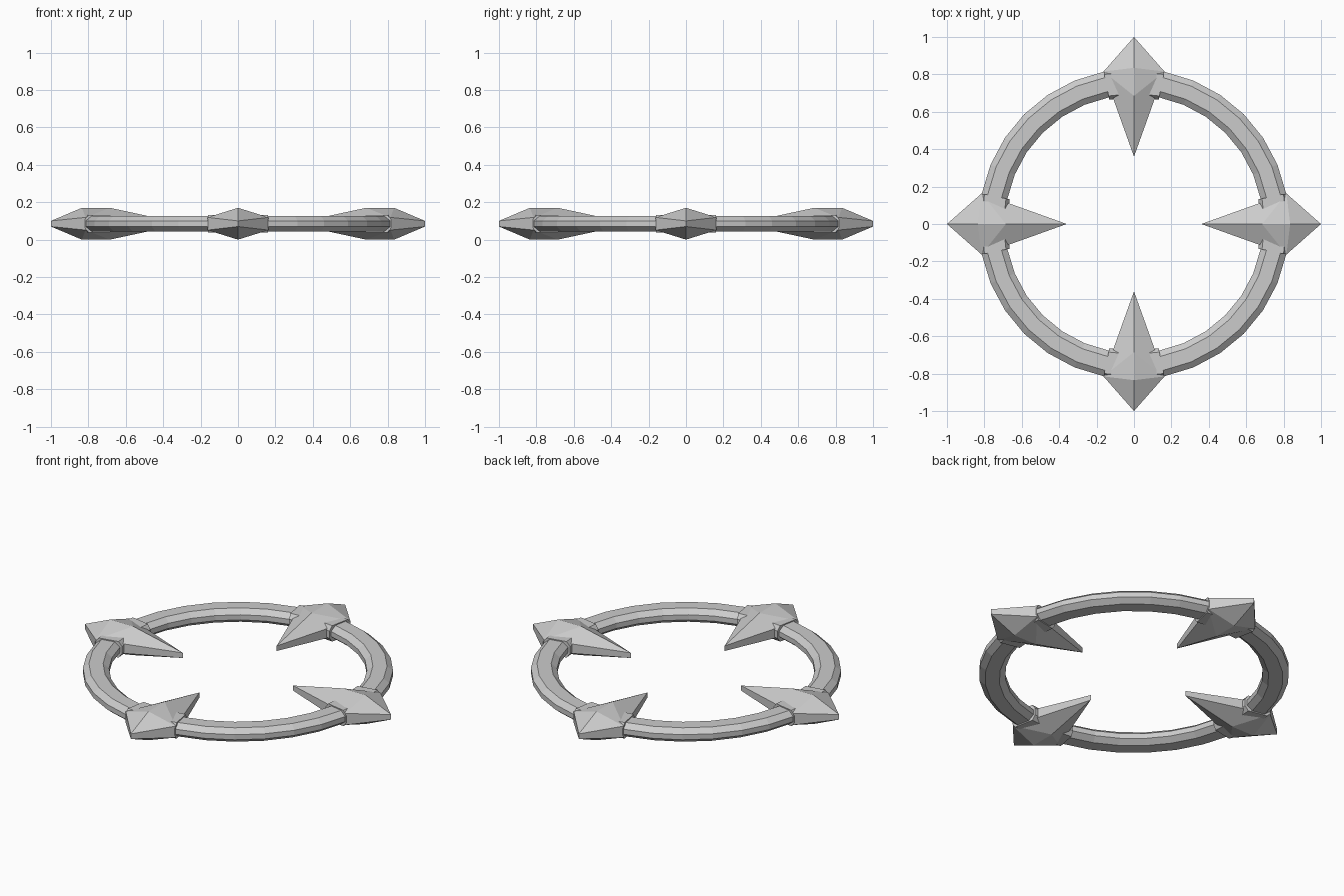
import bpy, bmesh
from math import sin, cos, pi, radians

if "Cube" in bpy.data.objects:
    bpy.data.objects.remove(bpy.data.objects["Cube"])

ZC = 0.085  # mid height of the whole piece


def finish(name, bm):
    bmesh.ops.recalc_face_normals(bm, faces=bm.faces)
    me = bpy.data.meshes.new(name)
    bm.to_mesh(me)
    bm.free()
    ob = bpy.data.objects.new(name, me)
    bpy.context.collection.objects.link(ob)
    return ob


def section(r0, r1, h, ch, cv):
    """Chamfered rectangle as (radius, z) pairs."""
    v = h - cv
    return [(r1, -v), (r1, v), (r1 - ch, h), (r0 + ch, h),
            (r0, v), (r0, -v), (r0 + ch, -h), (r1 - ch, -h)]


def arc(name, prof, a0, a1, steps):
    """Sweep a section around z from angle a0 to a1, capped at both ends."""
    bm = bmesh.new()
    rows = []
    for i in range(steps + 1):
        a = radians(a0 + (a1 - a0) * i / steps)
        rows.append([bm.verts.new((r * cos(a), r * sin(a), ZC + z)) for r, z in prof])
    n = len(prof)
    for p, q in zip(rows, rows[1:]):
        for k in range(n):
            bm.faces.new((p[k], p[(k + 1) % n], q[(k + 1) % n], q[k]))
    bm.faces.new(rows[0])
    bm.faces.new(rows[-1])
    return finish(name, bm)


def spike(name, angle):
    """Kite-shaped double-sided spike with a short flat ridge."""
    bm = bmesh.new()

    def pair(x, y, h):
        return [bm.verts.new((x, y, ZC + s * h)) for s in (1, -1)]
    tip, back = pair(1.0, 0, 0.015), pair(0.36, 0, 0.015)
    left, right = pair(0.815, 0.163, 0.034), pair(0.815, -0.163, 0.034)
    out, inn = pair(0.835, 0, 0.085), pair(0.685, 0, 0.085)
    for s in (0, 1):
        for side in (left, right):
            bm.faces.new((tip[s], side[s], out[s]))
            bm.faces.new((out[s], side[s], inn[s]))
            bm.faces.new((inn[s], side[s], back[s]))
    for a, b in ((tip, left), (left, back), (back, right), (right, tip)):
        bm.faces.new((a[0], b[0], b[1], a[1]))
    ob = finish(name, bm)
    ob.rotation_euler.z = angle
    return ob


ring = section(0.69, 0.83, 0.041, 0.032, 0.026)
collar = section(0.678, 0.835, 0.047, 0.02, 0.026)

for i in range(4):
    # ring quarter between spikes, collar around the spike root, and spike
    arc(f"ring_quarter_{i + 1}", ring, 90 * i + 11.25, 90 * i + 78.75, 6)
    arc(f"collar_{i + 1}", collar, 90 * i - 11.25, 90 * i + 11.25, 2)
    spike(f"spike_{i + 1}", i * pi / 2)
